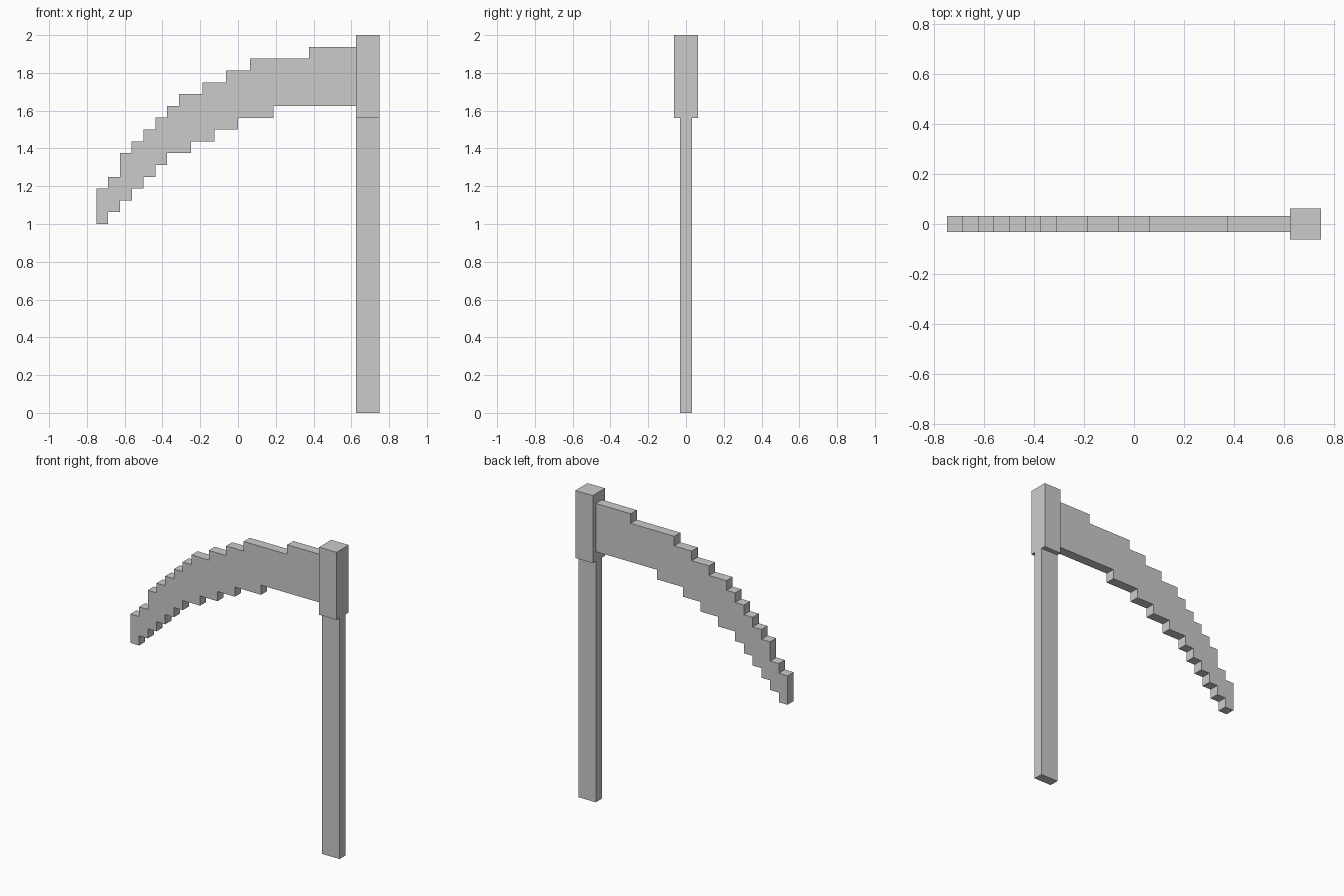
import bpy, bmesh

if "Cube" in bpy.data.objects:
    bpy.data.objects.remove(bpy.data.objects["Cube"])

U = 1 / 16  # grid step of the stepped design


def prism(name, outline, half_depth):
    """Extrude an (x, z) outline, in grid steps, symmetrically along y."""
    bm = bmesh.new()
    front = [bm.verts.new((x * U, -half_depth * U, z * U)) for x, z in outline]
    face = bm.faces.new(front)
    ext = bmesh.ops.extrude_face_region(bm, geom=[face])
    moved = [g for g in ext["geom"] if isinstance(g, bmesh.types.BMVert)]
    bmesh.ops.translate(bm, verts=moved, vec=(0, 2 * half_depth * U, 0))
    bmesh.ops.recalc_face_normals(bm, faces=bm.faces[:])
    mesh = bpy.data.meshes.new(name)
    bm.to_mesh(mesh)
    bm.free()
    obj = bpy.data.objects.new(name, mesh)
    bpy.context.collection.objects.link(obj)
    return obj


def box(name, x0, x1, z0, z1, half_depth):
    return prism(name, [(x0, z0), (x1, z0), (x1, z1), (x0, z1)], half_depth)


def stairs(steps, end):
    """Turn (start x, height) steps into a stepped line running to x = end."""
    line = []
    for i, (x, z) in enumerate(steps):
        nxt = steps[i + 1][0] if i + 1 < len(steps) else end
        line += [(x, z), (nxt, z)]
    return line


# Handle and the thicker block that holds the blade
box("handle", 10, 12, 0, 25, 0.5)
box("handle_head", 10, 12, 25, 32, 1)

# Curved blade with stepped upper and lower edges
upper = [(-12, 19), (-11, 20), (-10, 22), (-9, 23), (-8, 24), (-7, 25),
         (-6, 26), (-5, 27), (-3, 28), (-1, 29), (1, 30), (6, 31)]
lower = [(-12, 16), (-11, 17), (-10, 18), (-9, 19), (-8, 20), (-7, 21),
         (-6, 22), (-4, 23), (-2, 24), (0, 25), (3, 26)]
prism("blade", stairs(lower, 10) + stairs(upper, 10)[::-1], 0.5)
